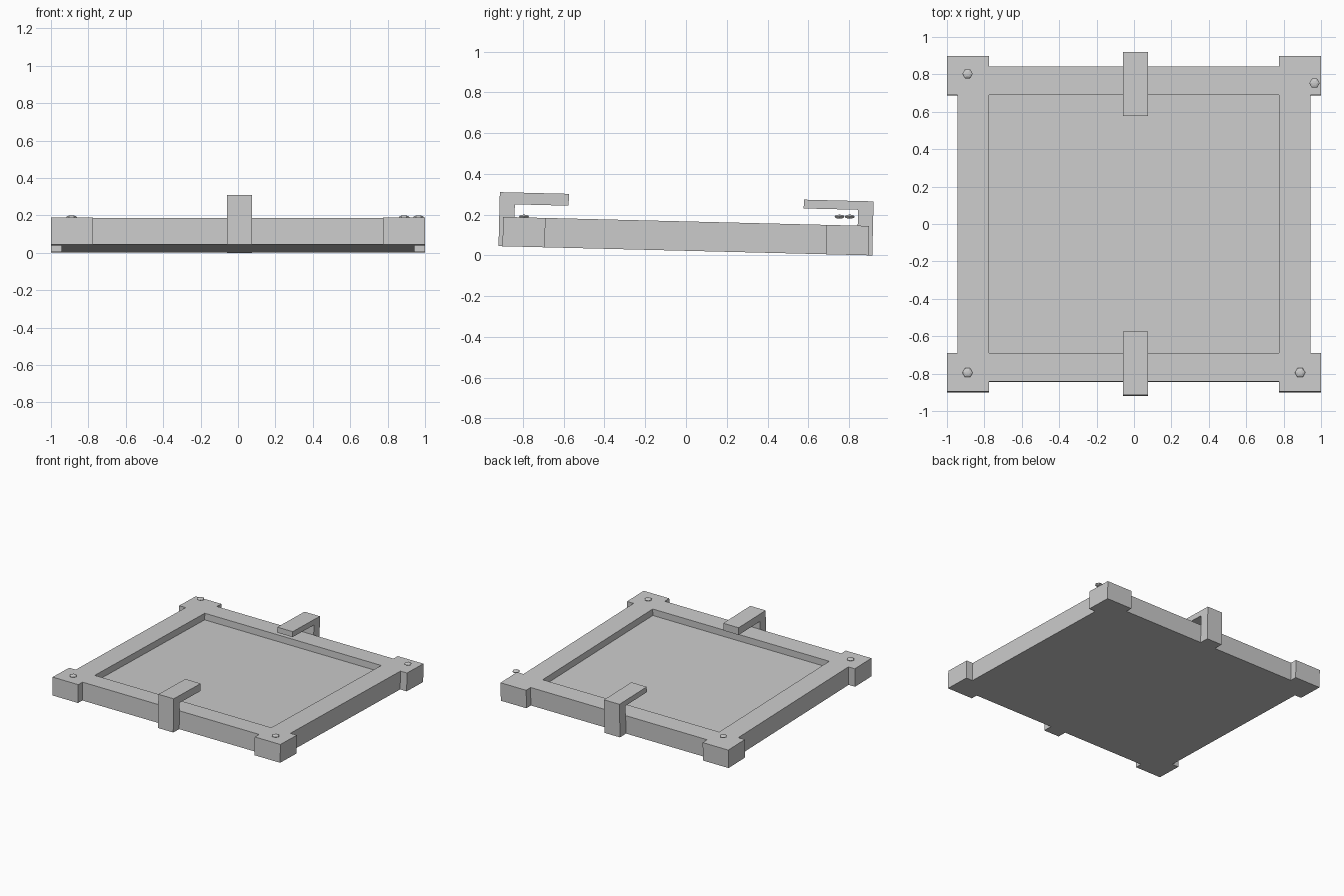
import bpy, bmesh, math
from mathutils import Matrix

if "Cube" in bpy.data.objects:
    bpy.data.objects.remove(bpy.data.objects["Cube"])

# Whole tray leans slightly down toward the back
A = math.atan(0.0247)
TILT = Matrix.Translation((0, -0.003, 0.917 * math.sin(A))) @ Matrix.Rotation(-A, 4, 'X')
THICK = 0.144


def finish(name, bm, matrix):
    bmesh.ops.recalc_face_normals(bm, faces=bm.faces)
    mesh = bpy.data.meshes.new(name)
    bm.to_mesh(mesh)
    bm.free()
    ob = bpy.data.objects.new(name, mesh)
    ob.matrix_world = matrix
    bpy.context.collection.objects.link(ob)
    return ob


def prism(name, points, offset, matrix=TILT):
    bm = bmesh.new()
    face = bm.faces.new([bm.verts.new(p) for p in points])
    ext = bmesh.ops.extrude_face_region(bm, geom=[face])
    verts = [v for v in ext['geom'] if isinstance(v, bmesh.types.BMVert)]
    bmesh.ops.translate(bm, verts=verts, vec=offset)
    return finish(name, bm, matrix)


# Tray frame: one outline with square corner pads, from a quarter profile
quarter = [(0.943, 0.69), (1.0, 0.69), (1.0, 0.8975), (0.775, 0.8975), (0.775, 0.842)]
outline = []
for sx, sy in ((1, 1), (-1, 1), (-1, -1), (1, -1)):
    pts = quarter if sx * sy > 0 else quarter[::-1]
    outline += [(x * sx, y * sy, 0) for x, y in pts]
frame = prism("tray_frame", outline, (0, 0, THICK))

# Recessed floor
rect = [(-0.775, -0.69, 0.092), (0.775, -0.69, 0.092), (0.775, 0.69, 0.092), (-0.775, 0.69, 0.092)]
cutter = prism("recess_cutter", rect, (0, 0, 0.2))
cutter.hide_render = True
cutter.hide_viewport = True
cut = frame.modifiers.new("recess", 'BOOLEAN')
cut.operation = 'DIFFERENCE'
cut.solver = 'EXACT'
cut.object = cutter

# Hooked clips at the front and back edges
for name, side, tip, under in (("front_clip", -1, 0.578, 0.207), ("back_clip", 1, 0.575, 0.222)):
    hook = [(0.917, 0), (0.917, 0.265), (tip, 0.265), (tip, under), (0.842, under), (0.842, 0)]
    prism(name, [(-0.06, side * y, z) for y, z in hook], (0.135, 0, 0))

# Low six-sided screw heads; the back right one is out of place
for name, x, y, z in (("front_left_screw", -0.89, -0.795, 0.19),
                      ("front_right_screw", 0.888, -0.795, 0.19),
                      ("back_left_screw", -0.89, 0.803, 0.19),
                      ("back_right_screw", 0.965, 0.753, 0.19)):
    bm = bmesh.new()
    bmesh.ops.create_uvsphere(bm, u_segments=6, v_segments=6, radius=1)
    finish(name, bm, Matrix.Translation((x, y, z)) @ Matrix.Rotation(math.radians(30), 4, 'Z')
           @ Matrix.Diagonal((0.028, 0.028, 0.01, 1)))
